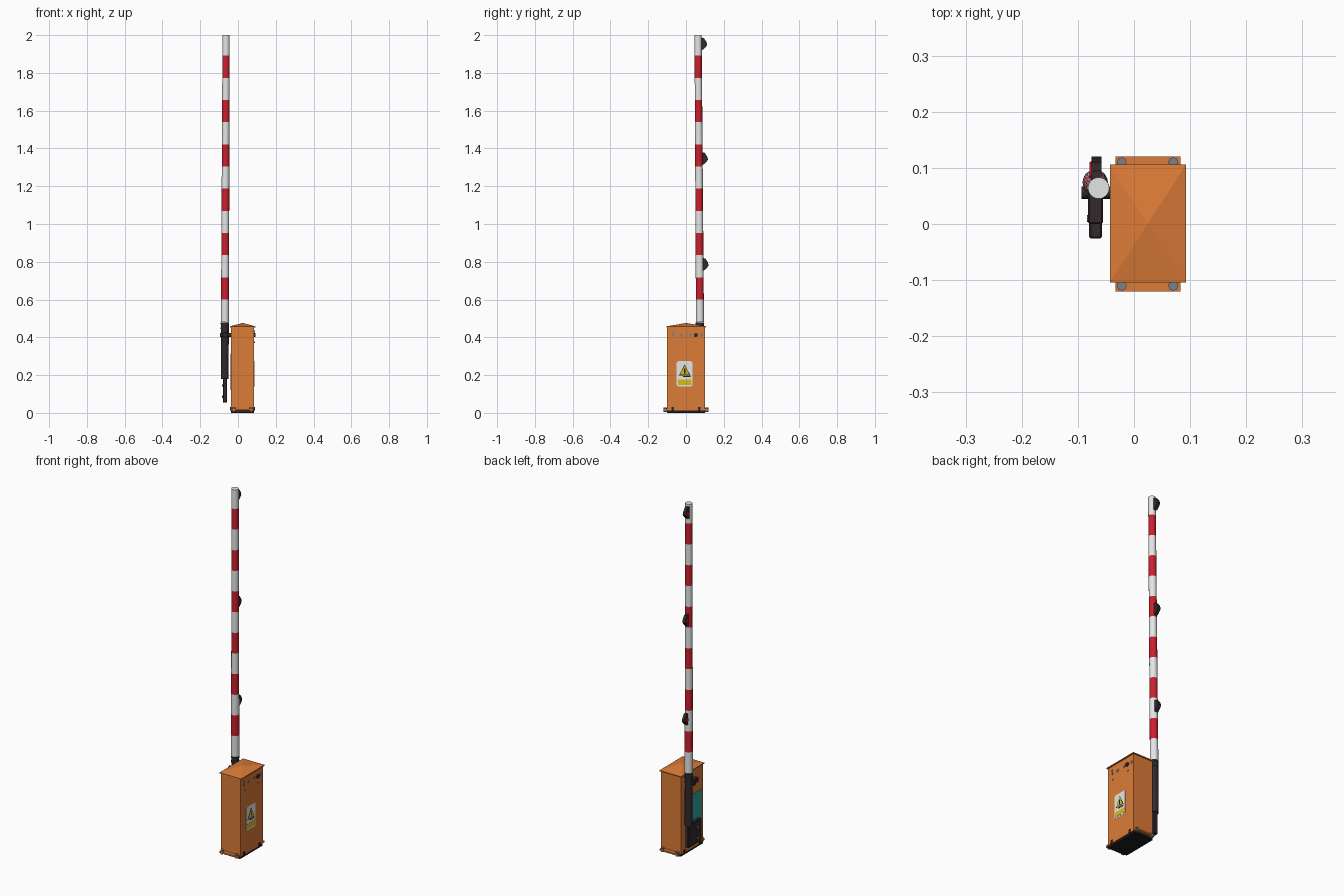
import bpy, bmesh, math
from mathutils import Vector

if "Cube" in bpy.data.objects:
    bpy.data.objects.remove(bpy.data.objects["Cube"])


def mat(name, r, g, b):
    m = bpy.data.materials.new(name)
    m.diffuse_color = (r, g, b, 1)
    m.use_nodes = True
    m.node_tree.nodes["Principled BSDF"].inputs["Base Color"].default_value = m.diffuse_color
    return m


ORANGE = mat("orange paint", 0.72, 0.2, 0.04)
WHITE = mat("white paint", 0.78, 0.8, 0.8)
RED = mat("red paint", 0.6, 0.014, 0.028)
DARK = mat("dark metal", 0.032, 0.022, 0.024)
STEEL = mat("grey steel", 0.2, 0.22, 0.24)
YELLOW = mat("yellow sticker", 0.7, 0.5, 0.01)
TEAL = mat("teal panel", 0.04, 0.36, 0.36)
BLACK = mat("black", 0.012, 0.012, 0.012)


def finish(name, bm, *mats, smooth=False):
    bmesh.ops.recalc_face_normals(bm, faces=bm.faces)
    me = bpy.data.meshes.new(name)
    bm.to_mesh(me)
    bm.free()
    for m in mats:
        me.materials.append(m)
    ob = bpy.data.objects.new(name, me)
    bpy.context.collection.objects.link(ob)
    if smooth:
        bpy.ops.object.select_all(action='DESELECT')
        bpy.context.view_layer.objects.active = ob
        ob.select_set(True)
        bpy.ops.object.shade_smooth_by_angle(angle=math.radians(35))
    return ob


def box(name, x0, x1, y0, y1, z0, z1, m, bevel=0):
    bm = bmesh.new()
    bmesh.ops.create_cube(bm, size=1)
    for v in bm.verts:
        v.co = ((x0 + x1) / 2 + v.co.x * (x1 - x0),
                (y0 + y1) / 2 + v.co.y * (y1 - y0),
                (z0 + z1) / 2 + v.co.z * (z1 - z0))
    if bevel:
        bmesh.ops.bevel(bm, geom=bm.edges[:], offset=bevel, segments=1, affect='EDGES')
    return finish(name, bm, m)


def tube(name, rings, mats, sides=24, bands=None):
    """Loft circles (centre, radius); bands gives a material index per section."""
    bm = bmesh.new()
    axis = (Vector(rings[-1][0]) - Vector(rings[0][0])).normalized()
    q = axis.to_track_quat('Z', 'Y')
    loops = []
    for c, r in rings:
        loops.append([bm.verts.new(Vector(c) + q @ Vector((
            r * math.cos(2 * math.pi * i / sides), r * math.sin(2 * math.pi * i / sides), 0)))
            for i in range(sides)])
    for k in range(len(loops) - 1):
        for i in range(sides):
            j = (i + 1) % sides
            f = bm.faces.new((loops[k][i], loops[k][j], loops[k + 1][j], loops[k + 1][i]))
            f.material_index = bands[k] if bands else 0
    bm.faces.new(loops[0][::-1]).material_index = bands[0] if bands else 0
    bm.faces.new(loops[-1]).material_index = bands[-1] if bands else 0
    return finish(name, bm, *mats, smooth=True)


def plate(name, pts, x0, x1, m):
    """Extrude a (y, z) outline along x."""
    bm = bmesh.new()
    a = [bm.verts.new((x0, y, z)) for y, z in pts]
    b = [bm.verts.new((x1, y, z)) for y, z in pts]
    bm.faces.new(a)
    bm.faces.new(b[::-1])
    for i in range(len(pts)):
        j = (i + 1) % len(pts)
        bm.faces.new((a[i], a[j], b[j], b[i]))
    return finish(name, bm, m)


# cabinet body with dark underside and mounting flange
box("cabinet_body", -0.038, 0.086, -0.1, 0.1, 0.012, 0.456, ORANGE)
box("cabinet_underside", -0.036, 0.084, -0.1, 0.1, 0, 0.012, BLACK)
box("base_flange", -0.033, 0.083, -0.12, 0.12, 0.012, 0.02, ORANGE)
box("flange_underside", -0.031, 0.081, -0.105, 0.105, 0.004, 0.012, DARK)
for x in (-0.022, 0.07):
    for y in (-0.11, 0.11):
        tube("anchor_bolt", [((x, y, 0.006), 0.009), ((x, y, 0.028), 0.009)], [STEEL], 8)
for x in (-0.039, 0.087):
    for y in (-0.07, 0.07):
        box("side_clip", x - 0.003, x + 0.003, y - 0.007, y + 0.007, 0.012, 0.03, DARK)

# hipped roof
bm = bmesh.new()
low, eave = [[bm.verts.new((x, y, z)) for x, y in
              ((-0.043, -0.104), (0.093, -0.104), (0.093, 0.106), (-0.043, 0.106))]
             for z in (0.453, 0.458)]
tip = bm.verts.new((0.025, 0.001, 0.476))
bm.faces.new(low)
for i in range(4):
    j = (i + 1) % 4
    bm.faces.new((low[i], low[j], eave[j], eave[i]))
    bm.faces.new((eave[i], eave[j], tip))
finish("cabinet_roof", bm, ORANGE)

# warning sticker on the right side
w, c = 0.042, -0.007
plate("sticker", [(c - w + 0.008, 0.14), (c + w - 0.008, 0.14), (c + w, 0.148), (c + w, 0.266),
                  (c + w - 0.008, 0.274), (c - w + 0.008, 0.274), (c - w, 0.266), (c - w, 0.148)],
      0.085, 0.0868, WHITE)
plate("sticker_band", [(c - 0.036, 0.148), (c + 0.036, 0.148), (c + 0.036, 0.176), (c - 0.036, 0.176)],
      0.086, 0.0876, YELLOW)
plate("warning_triangle_edge", [(c - 0.03, 0.199), (c + 0.03, 0.199), (c, 0.257)], 0.086, 0.0872, BLACK)
plate("warning_triangle", [(c - 0.025, 0.202), (c + 0.025, 0.202), (c, 0.251)], 0.086, 0.0878, YELLOW)
plate("warning_mark", [(c - 0.003, 0.208), (c + 0.003, 0.208), (c + 0.004, 0.234), (c - 0.004, 0.234)],
      0.087, 0.0884, BLACK)
plate("sticker_line", [(c - 0.008, 0.189), (c + 0.03, 0.189), (c + 0.03, 0.195), (c - 0.008, 0.195)],
      0.086, 0.0876, BLACK)

# screws and shaft end on the right side
for y, z, r in ((-0.068, 0.412, 0.008), (-0.025, 0.412, 0.008), (0.025, 0.412, 0.008),
                (0.082, 0.412, 0.008), (-0.068, 0.43, 0.005), (-0.06, 0.375, 0.004), (0.055, 0.375, 0.004)):
    tube("side_screw", [((0.084, y, z), r), ((0.089, y, z), r)], [STEEL], 8)
tube("shaft_end", [((0.084, 0.052, 0.412), 0.011), ((0.092, 0.052, 0.412), 0.011)], [DARK], 12)

# teal panel on the arm side
box("teal_panel", -0.041, -0.037, -0.085, 0.03, 0.12, 0.315, TEAL)


# boom, leaning very slightly
def axis(z):
    t = (z - 0.48) / 1.52
    return (-0.069 + 0.006 * t, 0.074 - 0.01 * t, z)


STEP = 0.1174
levels = [0.48] + [0.6 + STEP * i for i in range(12)] + [2.0]
tube("boom", [(axis(z), 0.0212 - 0.0022 * (z - 0.48) / 1.52) for z in levels], [WHITE, RED],
     bands=[k % 2 for k in range(len(levels) - 1)])

# dark sleeve, clamp rings and pivot
tube("boom_sleeve", [(axis(z), r) for z, r in ((0.18, 0.0205), (0.478, 0.0205))], [DARK])
for z in (0.448, 0.474):
    tube("sleeve_ring", [(axis(z - 0.005), 0.0225), (axis(z + 0.005), 0.0225)], [DARK])
tube("pivot_shaft", [((-0.094, 0.056, 0.413), 0.011), ((-0.03, 0.056, 0.413), 0.011)], [DARK], 16)
box("pivot_bracket", -0.082, -0.055, -0.0, 0.075, 0.4, 0.426, DARK, 0.003)

# counterweight
box("counterweight", -0.08, -0.057, -0.026, 0.09, 0.055, 0.185, DARK, 0.003)
for z in (0.085, 0.145):
    tube("counterweight_bolt", [((-0.079, 0.01, z), 0.006), ((-0.084, 0.01, z), 0.006)], [STEEL], 8)

# hooded lamps along the back of the boom
outline = ((0, 0.036), (0.016, 0.032), (0.029, 0.014), (0.034, -0.003), (0.028, -0.013),
           (0.012, -0.029), (0, -0.032))
for z in (1.952, 1.345, 0.785):
    x, y, _ = axis(z)
    y += 0.014
    plate("lamp_hood", [(y + a, z + b) for a, b in outline], -0.076, -0.058, DARK)
    tube("lamp_lens", [((-0.075, y + 0.014, z), 0.013), ((-0.079, y + 0.014, z), 0.010)], [RED], 16)
